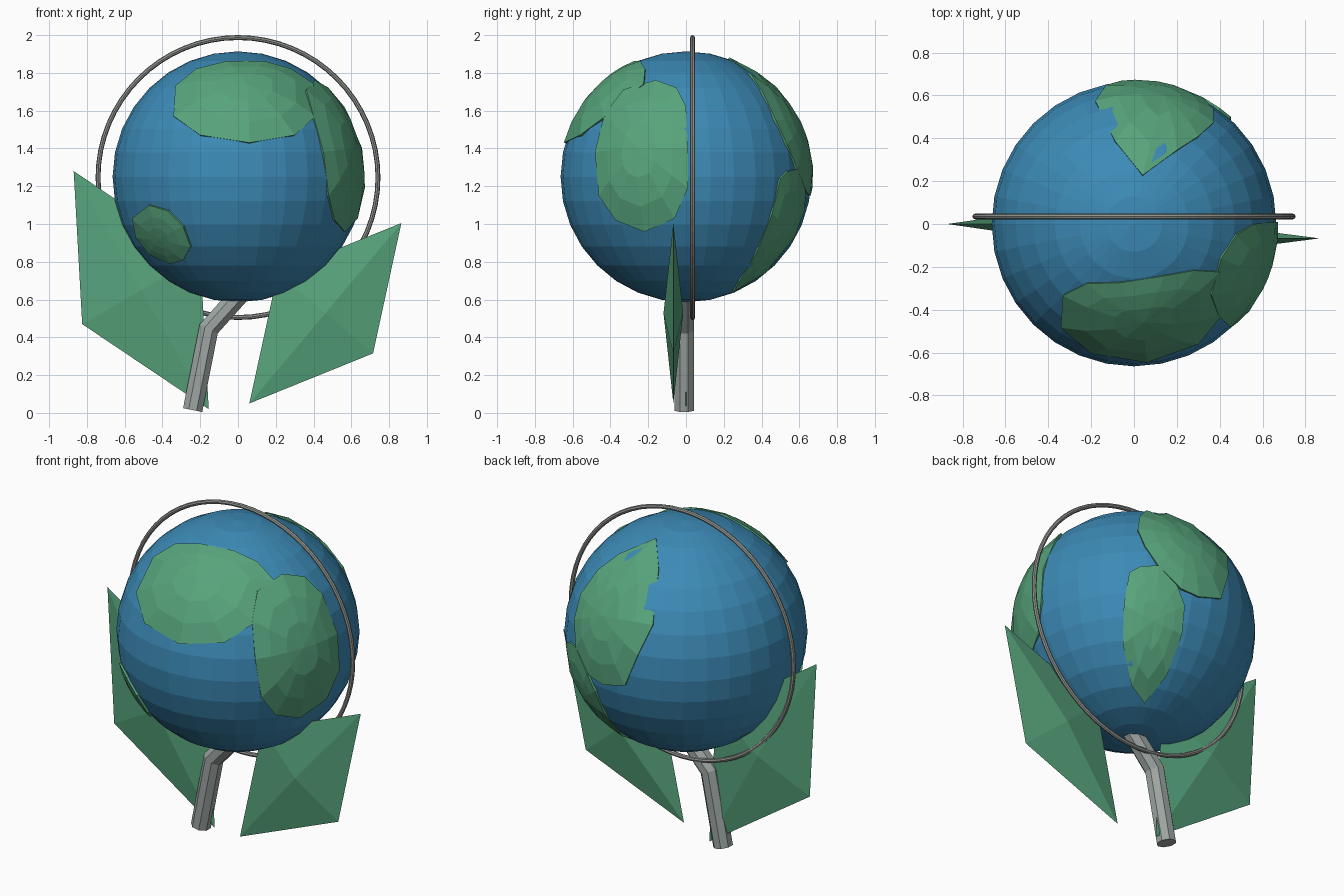
import bpy, bmesh, math
from mathutils import Vector

if "Cube" in bpy.data.objects:
    bpy.data.objects.remove(bpy.data.objects["Cube"])

CENTRE = Vector((0, 0, 1.25))
RADIUS = 0.664


def material(name, rgb):
    m = bpy.data.materials.new(name)
    m.diffuse_color = (*rgb, 1)
    m.use_nodes = True
    m.node_tree.nodes["Principled BSDF"].inputs["Base Color"].default_value = m.diffuse_color
    return m


BLUE = material("ocean_blue", (0.045, 0.255, 0.47))
GREEN = material("leaf_green", (0.095, 0.37, 0.20))
GREY = material("stem_grey", (0.34, 0.38, 0.36))
DARK = material("ring_grey", (0.28, 0.30, 0.28))


def finish(name, bm, mat):
    bmesh.ops.recalc_face_normals(bm, faces=bm.faces)
    mesh = bpy.data.meshes.new(name)
    bm.to_mesh(mesh)
    bm.free()
    mesh.materials.append(mat)
    ob = bpy.data.objects.new(name, mesh)
    bpy.context.collection.objects.link(ob)
    return ob


def bridge(bm, a, b):
    n = len(a)
    for i in range(n):
        bm.faces.new((a[i], a[(i + 1) % n], b[(i + 1) % n], b[i]))


# Ocean ball
bm = bmesh.new()
bmesh.ops.create_uvsphere(bm, u_segments=32, v_segments=16, radius=RADIUS)
bmesh.ops.translate(bm, verts=bm.verts, vec=CENTRE)
finish("ocean_ball", bm, BLUE)


# Land: an outline projected onto the ball, domed with rings, with a sunk rim
def land(name, axis, sign, outline):
    rim = []
    for u, z in outline:
        v = z - CENTRE.z
        d = sign * math.sqrt(max(0.0, 0.45 - u * u - v * v))
        rim.append(Vector((u, d, v) if axis == "y" else (d, u, v)).normalized())
    mid = sum(rim, Vector()).normalized()
    bm = bmesh.new()

    def ring(t, r):
        return [bm.verts.new(CENTRE + mid.lerp(p, t).normalized() * r) for p in rim]

    loops = [ring(1, 0.645), ring(1, 0.674), ring(0.68, 0.675), ring(0.35, 0.675)]
    for a, b in zip(loops, loops[1:]):
        bridge(bm, a, b)
    top = bm.verts.new(CENTRE + mid * 0.675)
    for i, v in enumerate(loops[-1]):
        bm.faces.new((v, loops[-1][(i + 1) % len(rim)], top))
    finish(name, bm, GREEN)


land("front_land", "y", -1, [
    (-.33, 1.73), (-.22, 1.82), (-.06, 1.86), (.14, 1.86), (.28, 1.82), (.40, 1.74),
    (.41, 1.57), (.30, 1.47), (.06, 1.43), (-.20, 1.47), (-.34, 1.57)])
land("right_land", "x", 1, [
    (-.16, 1.76), (-.05, 1.72), (.0, 1.62), (.01, 1.40), (.01, 1.19), (-.06, 1.03),
    (-.22, .96), (-.37, 1.02), (-.46, 1.15), (-.48, 1.38), (-.43, 1.58), (-.33, 1.71)])
land("small_island", "y", -1, [
    (-.56, 1.03), (-.47, 1.10), (-.37, 1.07), (-.29, .99), (-.25, .88),
    (-.29, .81), (-.36, .79), (-.47, .84), (-.54, .93)])
land("back_upper_land", "y", 1, [
    (.04, 1.88), (.20, 1.79), (.30, 1.69), (.37, 1.55), (.37, 1.42), (.32, 1.29),
    (.20, 1.17), (.09, 1.15), (-.06, 1.19), (-.13, 1.38), (-.18, 1.55), (-.09, 1.79)])
land("back_lower_land", "y", 1, [
    (.45, 1.24), (.40, 1.28), (.32, 1.29), (.22, 1.18), (.166, 1.08), (.14, .93),
    (.124, .745), (.135, .643), (.254, .697), (.395, .86), (.453, 1.053)])

# Hoop around the ball, standing in the xz plane
bm = bmesh.new()
N, M = 64, 8
hoops = []
for i in range(N):
    a = 2 * math.pi * i / N
    loop = []
    for j in range(M):
        b = 2 * math.pi * j / M
        r = 0.741 + 0.013 * math.cos(b)
        loop.append(bm.verts.new((r * math.cos(a), 0.035 + 0.013 * math.sin(b),
                                  1.246 + r * math.sin(a))))
    hoops.append(loop)
for i in range(N):
    bridge(bm, hoops[i], hoops[(i + 1) % N])
finish("hoop", bm, DARK)

# Bent eight-sided stem with a mitred joint
path = [Vector((-.24, -.01, .015)), Vector((-.155, -.01, .445)), Vector((.02, -.01, .64))]
dirs = [(path[1] - path[0]).normalized(), (path[2] - path[1]).normalized()]
bm = bmesh.new()
loops = []
for p, d in zip(path, (dirs[0], (dirs[0] + dirs[1]).normalized(), dirs[1])):
    side = Vector((d.z, 0, -d.x))
    widen = 1 / d.dot(dirs[0]) if p is path[1] else 1
    loops.append([bm.verts.new(p + side * (0.056 * widen * math.cos(a))
                               + Vector((0, 0.056 * math.sin(a), 0)))
                  for a in (math.pi / 8 + k * math.pi / 4 for k in range(8))])
bridge(bm, loops[0], loops[1])
bridge(bm, loops[1], loops[2])
bm.faces.new(loops[0])
bm.faces.new(loops[2])
finish("stem", bm, GREY)


# Leaves: four corners with a shallow peak on the front and the back
def leaf(name, y, corners):
    bm = bmesh.new()
    vs = [bm.verts.new((x, y, z)) for x, z in corners]
    cx = sum(c[0] for c in corners) / 4
    cz = sum(c[1] for c in corners) / 4
    for s in (-1, 1):
        peak = bm.verts.new((cx, y + s * 0.052, cz))
        for i in range(4):
            bm.faces.new((vs[i], vs[(i + 1) % 4], peak))
    finish(name, bm, GREEN)


leaf("left_leaf", 0.0, [(-.87, 1.28), (-.825, .47), (-.155, .02), (-.20, .83)])
leaf("right_leaf", -0.067, [(.865, 1.005), (.715, .315), (.06, .05), (.21, .74)])
